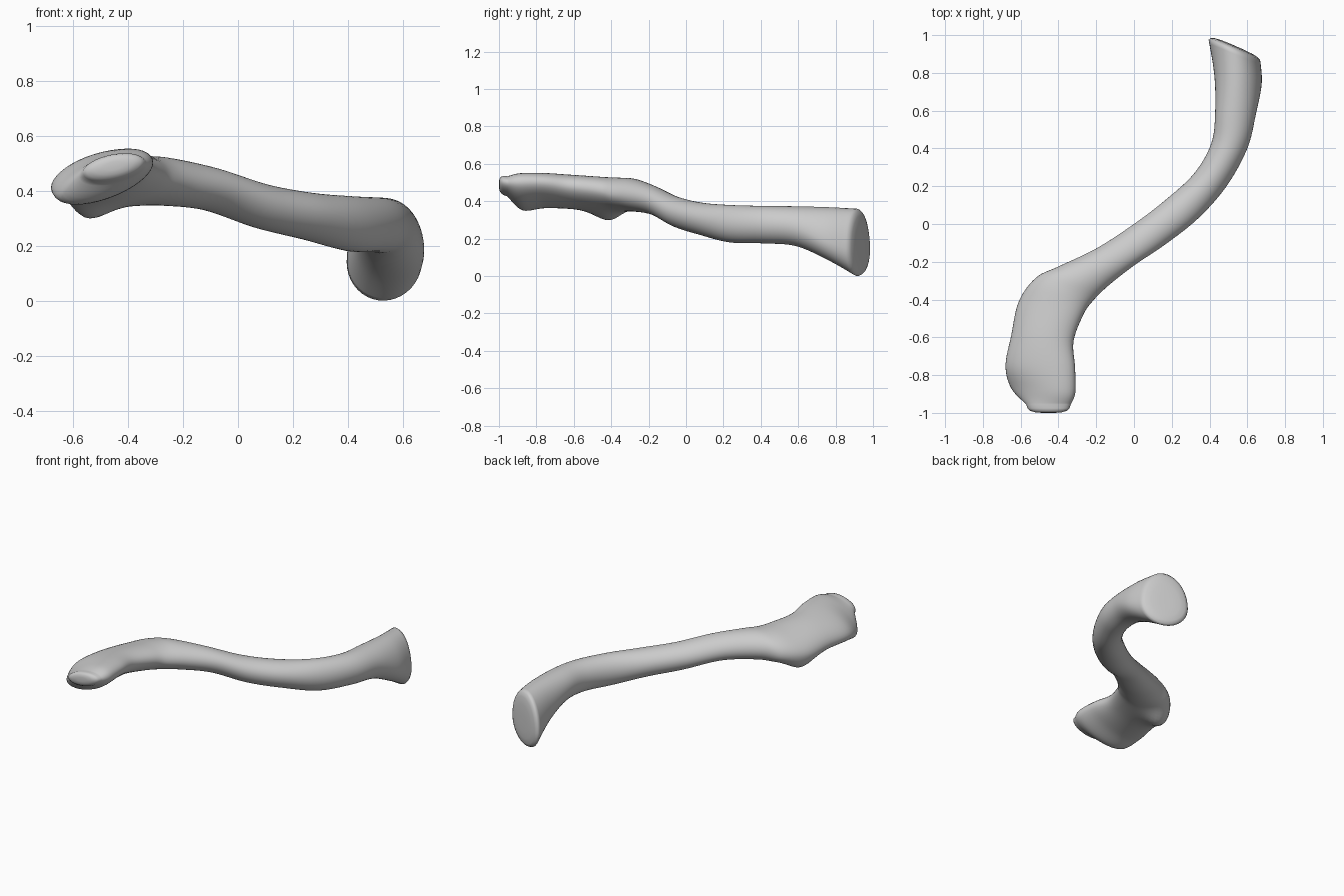
import bpy, bmesh, math
from mathutils import Vector

if "Cube" in bpy.data.objects:
    bpy.data.objects.remove(bpy.data.objects["Cube"])

# Cross-sections along the bone: left edge xyz, right edge xyz, height above and below
SECTIONS = [
    (-0.57, -0.955, 0.46, -0.335, -0.955, 0.50, 0.050, 0.05),
    (-0.65, -0.87, 0.39, -0.31, -0.89, 0.50, 0.090, 0.075),
    (-0.68, -0.75, 0.41, -0.312, -0.76, 0.50, 0.085, 0.08),
    (-0.65, -0.59, 0.41, -0.32, -0.62, 0.48, 0.090, 0.08),
    (-0.61, -0.41, 0.39, -0.268, -0.48, 0.46, 0.100, 0.08),
    (-0.52, -0.285, 0.41, -0.22, -0.41, 0.44, 0.100, 0.08),
    (-0.40, -0.225, 0.43, -0.14, -0.33, 0.43, 0.090, 0.085),
    (-0.20, -0.13, 0.405, 0.00, -0.22, 0.405, 0.078, 0.078),
    (0.00, 0.00, 0.345, 0.17, -0.105, 0.345, 0.080, 0.083),
    (0.17, 0.13, 0.31, 0.34, 0.03, 0.31, 0.083, 0.09),
    (0.32, 0.27, 0.28, 0.49, 0.20, 0.28, 0.100, 0.10),
    (0.41, 0.43, 0.275, 0.60, 0.40, 0.275, 0.100, 0.10),
    (0.43, 0.60, 0.27, 0.645, 0.58, 0.26, 0.108, 0.105),
    (0.425, 0.79, 0.21, 0.676, 0.74, 0.19, 0.168, 0.115),
    (0.395, 0.975, 0.14, 0.67, 0.855, 0.15, 0.215, 0.145),
]
SIDES, STEPS = 40, 6


def spline(p0, p1, p2, p3, t):
    return [0.5 * (2 * b + (c - a) * t + (2 * a - 5 * b + 4 * c - d) * t * t
                   + (3 * b - a - 3 * c + d) * t ** 3)
            for a, b, c, d in zip(p0, p1, p2, p3)]


def ring(s, scale=1.0, push=Vector((0, 0, 0))):
    left, right = Vector(s[0:3]), Vector(s[3:6])
    mid, half = (left + right) / 2, (right - left) / 2
    pts = []
    for i in range(SIDES):
        a = math.tau * i / SIDES
        h = math.sin(a) * (s[6] if math.sin(a) > 0 else s[7])
        p = mid + (half * math.cos(a) + Vector((0, 0, h))) * scale + push
        # Small tubercle under the wide end
        if math.sin(a) < 0:
            d2 = (p.x + 0.57) ** 2 + (p.y + 0.40) ** 2
            p.z += 0.06 * math.sin(a) * math.exp(-d2 / 0.009)
        pts.append(p)
    return pts


# Smooth rows of rings, with rounded caps at both ends
rows = []
n = len(SECTIONS)
for i in range(n - 1):
    quad = [SECTIONS[min(max(i + k, 0), n - 1)] for k in (-1, 0, 1, 2)]
    rows += [spline(*quad, k / STEPS) for k in range(STEPS)]
rows.append(SECTIONS[-1])
CAP = [(0.95, 0.45), (0.83, 0.75), (0.6, 0.93), (0.3, 1.0)]
start_push, end_push = Vector((0, -0.045, 0.01)), Vector((0.008, 0.026, 0))
rings = [ring(rows[0], s, start_push * d) for s, d in reversed(CAP)]
rings += [ring(r) for r in rows]
rings += [ring(rows[-1], s, end_push * d) for s, d in CAP]

# Skin the rings
bm = bmesh.new()
loops = [[bm.verts.new(p) for p in r] for r in rings]
for a, b in zip(loops, loops[1:]):
    for i in range(SIDES):
        j = (i + 1) % SIDES
        bm.faces.new((a[i], a[j], b[j], b[i]))
for loop in (loops[0], loops[-1]):
    centre = bm.verts.new(sum((v.co for v in loop), Vector()) / SIDES)
    for i in range(SIDES):
        bm.faces.new((loop[i], loop[(i + 1) % SIDES], centre))
bmesh.ops.recalc_face_normals(bm, faces=bm.faces)

# Rest the lowest point on the floor
low = min(v.co.z for v in bm.verts)
bmesh.ops.translate(bm, verts=bm.verts, vec=(0, 0, -low))

mesh = bpy.data.meshes.new("collar_bone")
bm.to_mesh(mesh)
bm.free()
for f in mesh.polygons:
    f.use_smooth = True
bone = bpy.data.objects.new("collar_bone", mesh)
bpy.context.collection.objects.link(bone)
